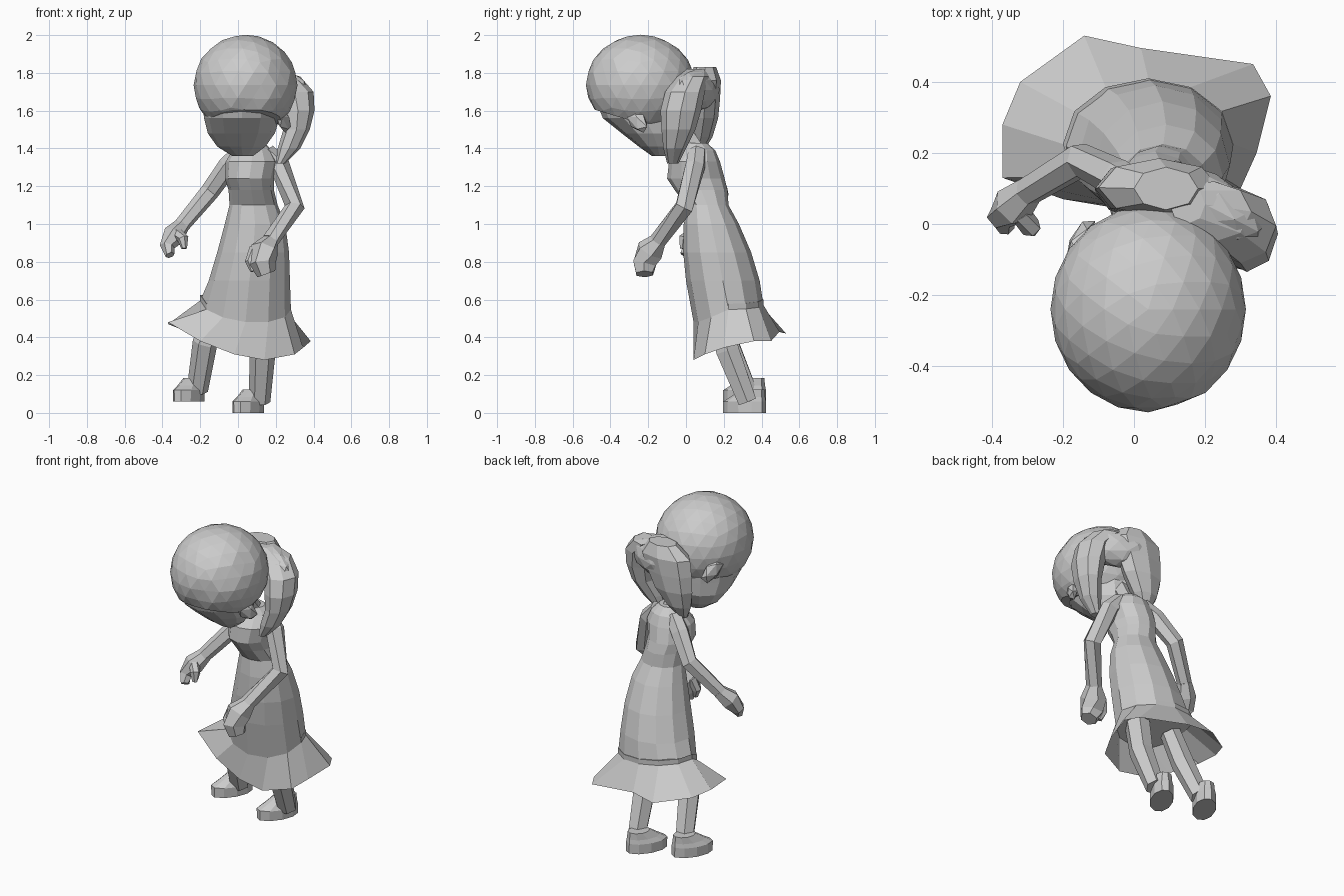
import bpy, bmesh
from math import sin, cos, pi, radians
from mathutils import Vector, Matrix

cube = bpy.data.objects.get("Cube")
if cube:
    bpy.data.objects.remove(cube)

grey = bpy.data.materials.new("plain grey")
grey.use_nodes = True
grey.diffuse_color = (0.6, 0.6, 0.6, 1)
grey.node_tree.nodes["Principled BSDF"].inputs["Base Color"].default_value = grey.diffuse_color


def finish(name, bm):
    bmesh.ops.recalc_face_normals(bm, faces=bm.faces)
    mesh = bpy.data.meshes.new(name)
    bm.to_mesh(mesh)
    bm.free()
    mesh.materials.append(grey)
    obj = bpy.data.objects.new(name, mesh)
    bpy.context.collection.objects.link(obj)


def loft(name, rings, cap_start=True):
    """Skin a list of point rings, each with the same number of points."""
    bm = bmesh.new()
    loops = [[bm.verts.new(p) for p in ring] for ring in rings]
    n = len(loops[0])
    for a, b in zip(loops, loops[1:]):
        for i in range(n):
            j = (i + 1) % n
            bm.faces.new((a[i], a[j], b[j], b[i]))
    if cap_start:
        bm.faces.new(loops[0][::-1])
    bm.faces.new(loops[-1])
    finish(name, bm)


def oval(z, x0, x1, y0, y1, n=12):
    """Level ring that fills the given x and y range."""
    return [Vector(((x0 + x1) / 2 + (x1 - x0) / 2 * cos(2 * pi * i / n),
                    (y0 + y1) / 2 + (y1 - y0) / 2 * sin(2 * pi * i / n), z))
            for i in range(n)]


def limb(name, path, n=6):
    """Tapered tube through points of (x, y, z, radius)."""
    pts = [Vector(p[:3]) for p in path]
    rings = []
    for k, p in enumerate(pts):
        d = (pts[min(k + 1, len(pts) - 1)] - pts[max(k - 1, 0)]).normalized()
        u = d.cross(Vector((0, 1, 0.2))).normalized()
        v = d.cross(u)
        rings.append([p + path[k][3] * (u * cos(2 * pi * i / n) + v * sin(2 * pi * i / n))
                      for i in range(n)])
    loft(name, rings)


def blob(centre, size, turn=0, tilt=0, sub=1):
    bm = bmesh.new()
    mat = (Matrix.Translation(centre) @ Matrix.Rotation(radians(turn), 4, 'Z')
           @ Matrix.Rotation(radians(tilt), 4, 'X') @ Matrix.Diagonal((*size, 1)))
    bmesh.ops.create_icosphere(bm, subdivisions=sub, radius=1, matrix=mat)
    return bm


# Dress: uneven flared hem, skirt, waist, bust and shoulders
hem = [(.345, .2, .345), (.385, .36, .38), (.335, .45, .38), (.02, .495, .43),
       (-.14, .53, .42), (-.32, .4, .45), (-.37, .28, .47), (-.37, .13, .48),
       (-.2, .07, .38), (-.02, .04, .31), (.14, .04, .28), (.3, .1, .31)]
flare = oval(.575, -.2, .28, .04, .41)
for p in flare:
    p.z -= max(0, .22 - p.y) * .5 + p.x * .1
body = [(.7, -.155, .275, .0, .39), (.85, -.11, .27, -.015, .345),
        (1.0, -.07, .25, -.012, .28), (1.1, -.045, .21, 0, .225),
        (1.18, -.05, .19, -.06, .22), (1.24, -.07, .19, -.1, .205),
        (1.33, -.065, .21, -.09, .18), (1.39, -.03, .18, -.03, .155),
        (1.43, .01, .14, -.01, .11)]
loft("dress", [[Vector(p) for p in hem], flare] + [oval(*b) for b in body], cap_start=False)
loft("skirt_underside", [flare, [p + Vector((0, 0, .03)) for p in flare]])

# Neck
limb("neck", [(.08, .05, 1.36, .07), (.07, .02, 1.43, .055), (.05, -.06, 1.55, .055)])

# Arms, each with a bent elbow and a loose hand
limb("left_arm", [(.15, .06, 1.38, .05), (.22, .05, 1.31, .055), (.30, -.01, 1.09, .053),
                  (.17, -.15, .91, .045)])
limb("left_hand", [(.18, -.14, .92, .04), (.14, -.19, .86, .075),
                   (.13, -.22, .79, .07), (.15, -.22, .735, .05)])
limb("left_thumb", [(.09, -.18, .87, .03), (.065, -.2, .8, .028), (.08, -.21, .75, .015)])
limb("right_arm", [(.02, .09, 1.38, .05), (-.05, .13, 1.31, .055), (-.15, .18, 1.17, .05),
                   (-.3, .09, .99, .042)])
limb("right_hand", [(-.29, .1, 1.0, .04), (-.34, .05, .94, .06), (-.375, .02, .88, .04),
                    (-.36, -.01, .835, .025)])
limb("right_thumb", [(-.32, .03, .95, .03), (-.29, -.01, .92, .03), (-.285, -.02, .87, .015)])


# Legs and shoes
def leg(side, path, x, y, z):
    limb(side + "_leg", path)
    turn = Matrix.Rotation(radians(-30), 3, 'Z')

    def ring(h, shift, half_width, half_length):
        return [turn @ p + Vector((x, y, z))
                for p in oval(h, -half_width, half_width,
                              shift - half_length, shift + half_length, 10)]
    loft(side + "_shoe", [ring(0, 0, .066, .125), ring(.06, 0, .068, .125),
                          ring(.085, .02, .058, .1), ring(.125, .05, .05, .065)])


leg("left", [(.12, .17, .55, .075), (.13, .22, .33, .07), (.115, .325, .06, .056)], .055, .31, 0)
leg("right", [(-.1, .2, .55, .06), (-.175, .22, .37, .066), (-.215, .325, .12, .056)],
    -.26, .31, .06)

# Face: a bowed wedge narrowing to the chin
face = [(1.36, -.03, .08, -.18, -.1), (1.41, -.11, .145, -.25, -.05),
        (1.48, -.16, .195, -.34, -.01), (1.56, -.18, .22, -.44, .0),
        (1.66, -.19, .24, -.48, .01)]
loft("face", [oval(*f) for f in face])

# Hair cap: faceted ball trimmed along a sloping hairline, with a sunken parting
middle = Vector((.04, -.24, 1.735))
bm = blob(middle, (.275, .29, .267), sub=3)
for v in bm.verts:
    if v.co.y < -.25 and 0 < v.co.x - v.co.z + 1.63 < .08:
        v.co = middle.lerp(v.co, .97)
cut = bmesh.ops.bisect_plane(bm, geom=bm.verts[:] + bm.edges[:] + bm.faces[:],
                             plane_co=(0, -.5, 1.61), plane_no=(0, -.3, -1), clear_outer=True)
rim = [e for e in cut["geom_cut"] if isinstance(e, bmesh.types.BMEdge)]
bmesh.ops.edgeloop_fill(bm, edges=rim)
finish("hair_cap", bm)

# Ears, slanting up towards the brow
for side, place in (("left", (.24, -.26, 1.55)), ("right", (-.15, -.045, 1.655))):
    finish(side + "_ear", blob(place, (.03, .085, .05), -30, -45))

# Split ponytail: two lobes joined at the top, hanging behind the head
left_lobe = [(1.32, .2, .25, -.1, -.04), (1.4, .21, .33, -.12, .0), (1.5, .24, .38, -.13, .05),
             (1.6, .23, .405, -.135, .08), (1.7, .2, .4, -.11, .1),
             (1.78, .12, .33, -.05, .12), (1.82, .1, .2, 0, .11)]
right_lobe = [(1.38, -.05, 0, .03, .09), (1.46, -.09, .07, .02, .14),
              (1.56, -.11, .15, .02, .17), (1.66, -.11, .2, .02, .18),
              (1.76, -.1, .24, .02, .185), (1.83, .0, .18, .04, .16)]
for name, lobe in (("left_hair_lobe", left_lobe), ("right_hair_lobe", right_lobe)):
    loft(name, [oval(*r, n=8) for r in lobe])
finish("ponytail_bridge", blob((.19, .06, 1.71), (.2, .09, .11), -27, sub=2))
